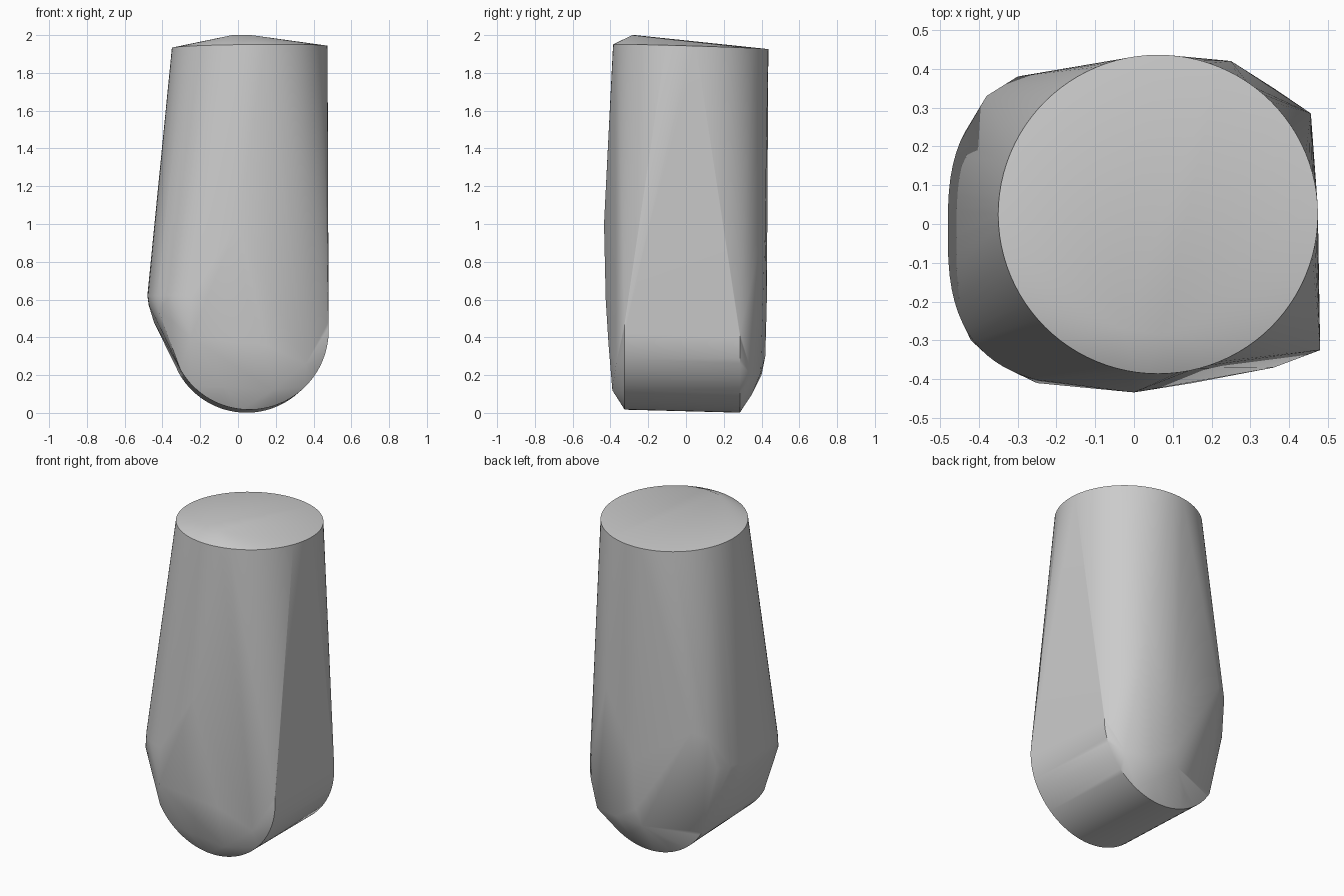
import bpy
import bmesh
from math import cos, sin, pi, radians
from mathutils import Vector

default_cube = bpy.data.objects.get("Cube")
if default_cube:
    bpy.data.objects.remove(default_cube, do_unlink=True)


def make_material(name, colour):
    material = bpy.data.materials.new(name)
    material.use_nodes = True
    material.diffuse_color = colour
    shader = material.node_tree.nodes["Principled BSDF"]
    shader.inputs["Base Color"].default_value = colour
    return material


def arc(start, end, steps):
    """Evenly spaced angles in radians between two angles in degrees."""
    for i in range(steps + 1):
        yield radians(start + (end - start) * i / steps)


def top_rim():
    """Round upper edge, tilted slightly towards the back."""
    centre = Vector((.062, .025, 1.938))
    for a in arc(0, 360, 96):
        x, y = .412 * cos(a), .411 * sin(a)
        yield centre + Vector((x, y, .012 * x - .03 * y))


def foot_rim(x, y, z, radius):
    """Lower half circle at one end of the rounded foot."""
    for a in arc(-150, 6, 40):
        yield Vector((x + radius * cos(a), y, z + radius * sin(a)))


def signed_power(value, power):
    return abs(value) ** power * (1 if value > 0 else -1)


def side_bulge(z, size, start, end):
    """Squarish arc around the swollen side."""
    for a in arc(start, end, 24):
        x = -.48 * size * signed_power(abs(cos(a)), .62)
        y = .405 * size * signed_power(sin(a), .72)
        yield Vector((x, y - .015, z))


# Points that swell the flat ends and crown the top
crown = [(-.03, -.27, 2), (.07, -.285, 2)]
front_swell = [
    (-.07, -.385, .14), (.18, -.39, .12), (.36, -.37, .26),
    (.15, -.41, .36), (-.25, -.41, .4), (0, -.434, 1), (.05, -.425, .6),
]
back_swell = [
    (.02, .4, .2), (.2, .395, .21), (.36, .35, .2), (.05, .42, .3),
    (-.09, .33, .11), (.14, .35, .1), (.25, .42, 1), (.06, .428, .6),
    (-.38, .33, .82), (-.3, .38, .85),
]
side_swell = [(-.445, .13, .48), (-.42, -.3, .54)]

points = [Vector(p) for p in crown + front_swell + back_swell + side_swell]
points += top_rim()
points += foot_rim(.06, -.325, .437, .42)
points += foot_rim(.045, .285, .412, .411)
points += side_bulge(.62, 1, -70, 40)
points += side_bulge(.57, .985, -55, 20)
points += side_bulge(.76, .965, -65, 60)

# Wrap one tight skin around all the sections
bm = bmesh.new()
for point in points:
    bm.verts.new(point)
bmesh.ops.remove_doubles(bm, verts=bm.verts[:], dist=.002)
bmesh.ops.convex_hull(bm, input=bm.verts[:])
loose = [v for v in bm.verts if not v.link_faces]
bmesh.ops.delete(bm, geom=loose, context="VERTS")
bmesh.ops.recalc_face_normals(bm, faces=bm.faces[:])

mesh = bpy.data.meshes.new("rounded_body")
bm.to_mesh(mesh)
bm.free()
mesh.materials.append(make_material("plain grey", (.6, .6, .6, 1)))

body = bpy.data.objects.new("rounded_body", mesh)
bpy.context.collection.objects.link(body)
bpy.ops.object.select_all(action="DESELECT")
body.select_set(True)
bpy.context.view_layer.objects.active = body
bpy.ops.object.shade_smooth_by_angle(angle=pi / 6)
